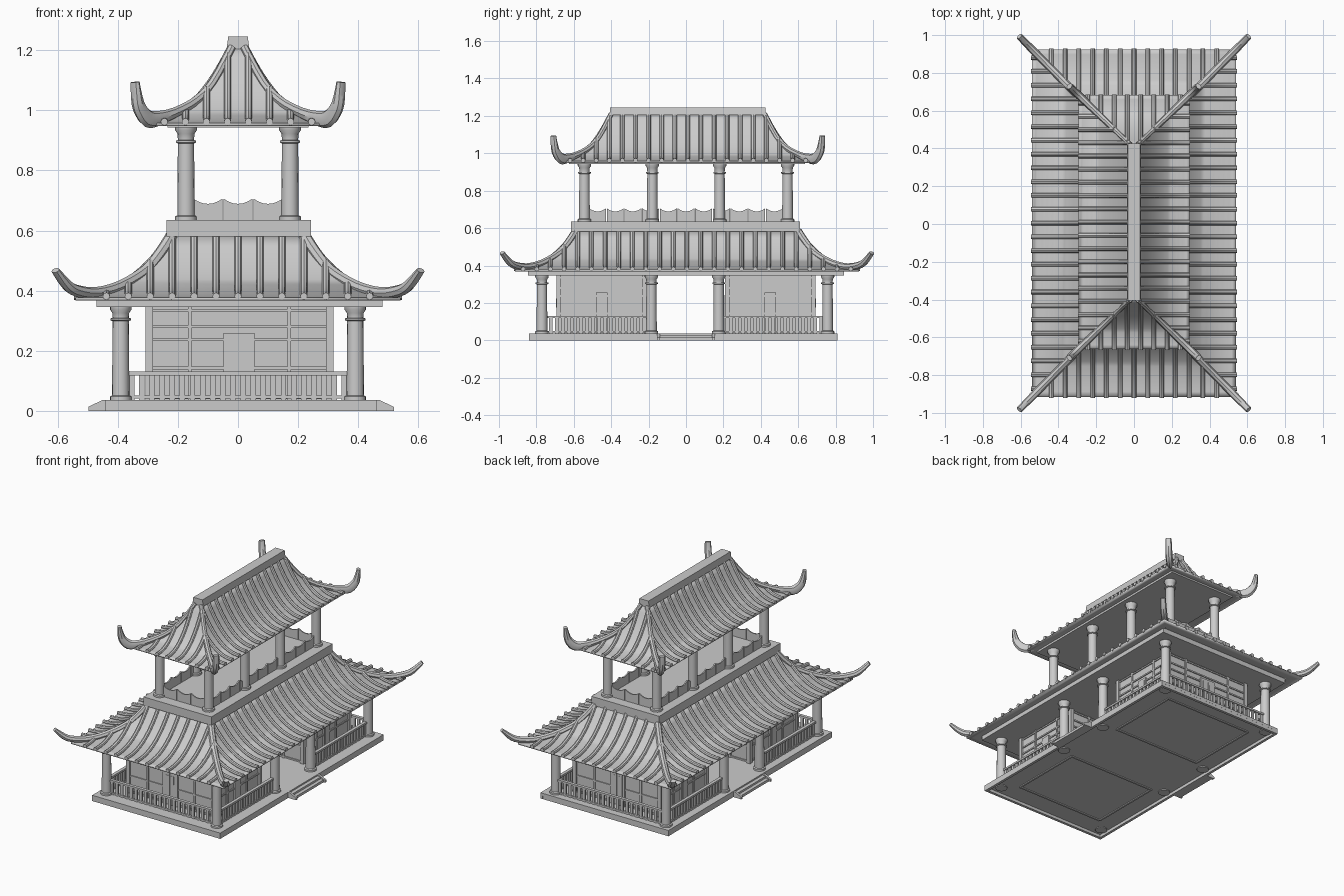
import bpy, bmesh, math
from mathutils import Vector, Matrix

default_cube = bpy.data.objects.get("Cube")
if default_cube:
    bpy.data.objects.remove(default_cube, do_unlink=True)

stone = bpy.data.materials.new("light_grey")
stone.use_nodes = True
GREY = (0.6, 0.6, 0.6, 1.0)
stone.diffuse_color = GREY
stone.node_tree.nodes["Principled BSDF"].inputs["Base Color"].default_value = GREY
SIGNS = (-1, 1)


def finish(bm, name, smooth=False):
    bmesh.ops.recalc_face_normals(bm, faces=bm.faces[:])
    mesh = bpy.data.meshes.new(name)
    bm.to_mesh(mesh)
    bm.free()
    mesh.materials.append(stone)
    obj = bpy.data.objects.new(name, mesh)
    bpy.context.scene.collection.objects.link(obj)
    if smooth:
        bpy.ops.object.select_all(action='DESELECT')
        obj.select_set(True)
        bpy.context.view_layer.objects.active = obj
        bpy.ops.object.shade_smooth_by_angle(angle=math.radians(40))
    return obj


def box(bm, center, size):
    matrix = Matrix.Translation(center) @ Matrix.Diagonal((*size, 1))
    return bmesh.ops.create_cube(bm, size=1, matrix=matrix)["verts"]


def skin(bm, rings, caps=True):
    for a, b in zip(rings, rings[1:]):
        for i in range(len(a)):
            j = (i + 1) % len(a)
            bm.faces.new((a[i], a[j], b[j], b[i]))
    if caps:
        bm.faces.new(rings[0])
        bm.faces.new(rings[-1])


def lathe(bm, x, y, profile, sides=16):
    angles = [math.tau * i / sides for i in range(sides)]
    skin(bm, [[bm.verts.new((x + r * math.cos(a), y + r * math.sin(a), z)) for a in angles]
              for r, z in profile])


def sweep(bm, path, side, sides=8):
    """Elliptical tube along a path of (point, half width, half height)."""
    rings = []
    for i, (p, w, h) in enumerate(path):
        tangent = (path[min(i + 1, len(path) - 1)][0] - path[max(i - 1, 0)][0]).normalized()
        up = side.cross(tangent)
        angles = [math.tau * k / sides for k in range(sides)]
        rings.append([bm.verts.new(p + side * w * math.cos(a) + up * h * math.sin(a)) for a in angles])
    skin(bm, rings)


def prism(bm, points, offset):
    lower = [bm.verts.new(p) for p in points]
    upper = [bm.verts.new(Vector(p) + offset) for p in points]
    skin(bm, [lower, upper])


def smooth_path(keys, steps=3):
    """Catmull-Rom interpolation of number tuples."""
    out = []
    for i in range(len(keys) - 1):
        quad = [keys[max(0, min(len(keys) - 1, i + k))] for k in (-1, 0, 1, 2)]
        for s in range(steps):
            u = s / steps
            out.append([b + 0.5 * u * (c - a + u * (2*a - 5*b + 4*c - d + u * (3*(b - c) + d - a)))
                        for a, b, c, d in zip(*quad)])
    return out + [list(keys[-1])]


# Plinth: hollow plate with rim, footings below
BX, BY = 0.01, -0.015
bm = bmesh.new()
box(bm, (BX, BY, 0.028), (0.905, 1.65, 0.018))
for s in SIGNS:
    box(bm, (BX + s * 0.444, BY, 0.016), (0.017, 1.65, 0.032))
    box(bm, (BX, BY + s * 0.816, 0.016), (0.905, 0.017, 0.032))
    for e in SIGNS:
        box(bm, (s * 0.31, e * 0.45, 0.017), (0.012, 0.48, 0.008))
        box(bm, (0, e * 0.45 + s * 0.24, 0.017), (0.62, 0.012, 0.008))
finish(bm, "plinth")

# Entry steps with sloped cheeks on both long sides
bm = bmesh.new()
for s in SIGNS:
    edge = BX + s * 0.45
    box(bm, (edge + s * 0.012, 0, 0.014), (0.028, 0.28, 0.028))
    box(bm, (edge + s * 0.024, 0, 0.008), (0.048, 0.28, 0.016))
    for e in SIGNS:
        shape = [(0, 0), (0.058, 0), (0.058, 0.014), (0.012, 0.036), (0, 0.036)]
        prism(bm, [(edge + s * x, e * 0.147 - 0.007, z) for x, z in shape], Vector((0, 0.014, 0)))
finish(bm, "entry_steps")


# Columns of both storeys
def columns(name, x, ys, z0, z1, ring, foot):
    bm = bmesh.new()
    profile = [(0.036, foot), (0.036, z0 + 0.012), (0.029, z0 + 0.016), (0.027, ring - 0.003),
               (0.034, ring), (0.034, ring + 0.006), (0.027, ring + 0.008), (0.028, z1 - 0.024),
               (0.036, z1 - 0.012), (0.036, z1)]
    for s in SIGNS:
        for y in ys:
            lathe(bm, s * x, y, profile)
    finish(bm, name, True)


columns("lower_columns", 0.39, (-0.77, -0.185, 0.175, 0.757), 0.036, 0.35, 0.302, 0.014)
columns("upper_columns", 0.173, (-0.543, -0.18, 0.18, 0.543), 0.635, 0.946, 0.893, 0.63)

# Two rooms with timber framing and doors
bm = bmesh.new()
frame = bmesh.new()
doors = bmesh.new()
for e in SIGNS:
    yc = e * 0.45
    box(bm, (0.005, yc, 0.19), (0.60, 0.46, 0.32))
    for z in (0.045, 0.143, 0.237, 0.28, 0.335):
        box(frame, (0.005, yc, z), (0.612, 0.472, 0.009))
    for s in SIGNS:
        x = 0.005 + s * 0.30
        for d in SIGNS:
            box(frame, (x, yc + d * 0.23, 0.19), (0.024, 0.024, 0.32))
            box(frame, (0.005 + s * 0.165, yc + d * 0.23, 0.19), (0.012, 0.014, 0.32))
            box(frame, (x, yc + d * 0.1, 0.19), (0.014, 0.012, 0.32))
        # Side door
        box(doors, (x, yc, 0.146), (0.02, 0.062, 0.22))
        box(doors, (x, yc, 0.14), (0.026, 0.044, 0.20))
        # End doors, double leaf
        y = yc + s * 0.23
        box(doors, (0.003, y, 0.148), (0.104, 0.02, 0.224))
        for d in SIGNS:
            box(doors, (0.003 + d * 0.019, y, 0.142), (0.034, 0.026, 0.20))
            box(doors, (0.003 + d * 0.019, y, 0.2), (0.02, 0.03, 0.05))
finish(bm, "room_walls")
finish(frame, "wall_timbers")
finish(doors, "doors")

# Veranda railing
bm = bmesh.new()


def railing(start, end):
    a, b = Vector(start), Vector(end)
    along_x = abs(b.x - a.x) > abs(b.y - a.y)
    length = (b - a).length

    def piece(center, run, depth, height, z):
        size = (run, depth, height) if along_x else (depth, run, height)
        box(bm, (center.x, center.y, z), size)
    piece((a + b) / 2, length, 0.02, 0.012, 0.125)
    piece((a + b) / 2, length, 0.014, 0.01, 0.046)
    count = round(length / 0.033)
    for i in range(count):
        piece(a.lerp(b, (i + 0.5) / count), 0.018, 0.01, 0.085, 0.08)


for s in SIGNS:
    railing((-0.37, s * 0.763), (0.37, s * 0.763))
    for e in SIGNS:
        railing((s * 0.39, e * 0.74), (s * 0.39, e * 0.19))
finish(bm, "veranda_railing")

# Eave boards and upper floor
for name, center, size in (
        ("lower_eave_board", (0.005, 0, 0.361), (0.95, 1.69, 0.03)),
        ("upper_floor", (0.003, -0.003, 0.608), (0.48, 1.225, 0.054)),
        ("upper_eave_board", (0, 0.005, 0.951), (0.47, 1.26, 0.015))):
    bm = bmesh.new()
    box(bm, center, size)
    finish(bm, name)

# Balcony screens with scalloped tops
bm = bmesh.new()


def screen(origin, run, depth, length):
    count = round(length / 0.092)
    step = length / count
    for i in range(count):
        base = Vector(origin) + run * (i * step - length / 2)
        pts = [base + run * 0.002, base + run * (step - 0.002)]
        for k in range(7):
            u = 1 - k / 6
            pts.append(base + run * (0.002 + u * (step - 0.004))
                       + Vector((0, 0, 0.055 + 0.017 * (2 * u - 1) ** 2)))
        prism(bm, [p - depth * 0.004 for p in pts], depth * 0.008)


AX, AY = Vector((1, 0, 0)), Vector((0, 1, 0))
for s in SIGNS:
    screen((0, s * 0.543, 0.634), AX, AY, 0.30)
    screen((s * 0.173, 0, 0.634), AY, AX, 1.04)
finish(bm, "balcony_screens")


# Curved hipped roofs
def roof(name, y0, top, eave, z_eave, rise, power, counts, spacing, hip_keys):
    def half(axis, t):
        return top[axis] + (eave[axis] - top[axis]) * t

    def height(t):
        return z_eave + rise * max(0, 1 - t) ** power

    shell, tiles, hips = bmesh.new(), bmesh.new(), bmesh.new()
    ts = [i / 12 for i in range(13)]
    rows = [[shell.verts.new((sx * half(0, t), y0 + sy * half(1, t), height(t)))
             for sx, sy in ((-1, -1), (1, -1), (1, 1), (-1, 1))] for t in ts]
    skin(shell, rows, caps=False)
    obj = finish(shell, name + "_shell", True)
    solid = obj.modifiers.new("thickness", 'SOLIDIFY')
    solid.thickness = 0.01

    # Round tile ribs running down each slope and ending at the hips
    for axis in (0, 1):
        side = (AX, AY)[axis]
        for s in SIGNS:
            for i in range(counts[axis]):
                a = (i - (counts[axis] - 1) / 2) * spacing
                start = max(0, (abs(a) - top[axis]) / (eave[axis] - top[axis]))
                if start > 0.95:
                    continue
                path = []
                for k in range(11):
                    t = start + (1.015 - start) * k / 10
                    out = s * half(1 - axis, t)
                    p = (a, y0 + out) if axis == 0 else (out, y0 + a)
                    path.append((Vector((*p, height(t) + 0.004)), 0.012, 0.012))
                sweep(tiles, path, side)
    finish(tiles, name + "_tile_ribs", True)

    # Hip beams sweeping up into horns
    for sx in SIGNS:
        for sy in SIGNS:
            run = Vector((sx * (eave[0] - top[0]), sy * (eave[1] - top[1]), 0)).normalized()
            path = [(Vector((sx * half(0, t), y0 + sy * half(1, t), z)), w, h)
                    for t, z, w, h in smooth_path(hip_keys)]
            sweep(hips, path, Vector((-run.y, run.x, 0)))
    finish(hips, name + "_hip_horns", True)


roof("lower_roof", 0.005, (0.22, 0.595), (0.54, 0.92), 0.378, 0.205, 2.3, (13, 25), 0.073,
     [(0, 0.585, 0.02, 0.02), (0.12, 0.525, 0.02, 0.02), (0.28, 0.465, 0.02, 0.02),
      (0.55, 0.413, 0.02, 0.02), (0.8, 0.392, 0.02, 0.02), (1, 0.401, 0.02, 0.02),
      (1.1, 0.423, 0.019, 0.018), (1.21, 0.468, 0.017, 0.011)])
roof("upper_roof", 0.01, (0.02, 0.41), (0.293, 0.672), 0.958, 0.255, 2.2, (8, 19), 0.07,
     [(0, 1.21, 0.014, 0.014), (0.24, 1.09, 0.015, 0.015), (0.45, 1.03, 0.016, 0.016),
      (0.7, 0.992, 0.018, 0.018), (0.9, 0.973, 0.02, 0.025), (1.03, 0.973, 0.021, 0.03),
      (1.13, 1.01, 0.021, 0.024), (1.165, 1.055, 0.02, 0.017), (1.18, 1.094, 0.018, 0.012)])

# Ridge cap, slightly narrower on top
bm = bmesh.new()
for v in box(bm, (0, 0.01, 1.225), (0.076, 0.83, 0.042)):
    if v.co.z > 1.23:
        v.co.x *= 0.85
finish(bm, "ridge_cap")
